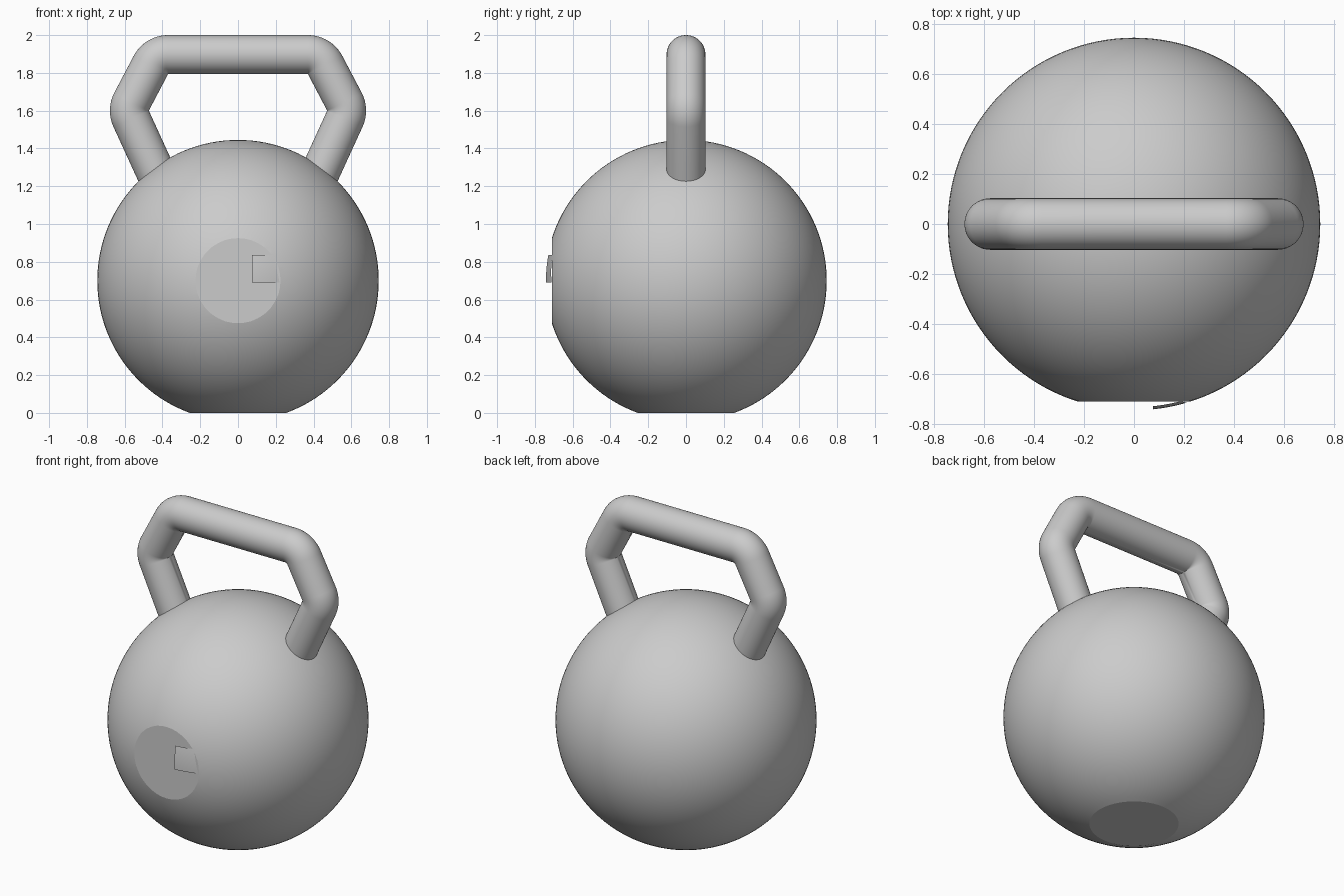
import bpy, bmesh
from math import sin, cos, pi, radians
from mathutils import Vector

if "Cube" in bpy.data.objects:
    bpy.data.objects.remove(bpy.data.objects["Cube"])

R, CENTRE = 0.745, Vector((0, 0, 0.70))   # ball radius and centre
TUBE = 0.103                              # handle tube radius


def finish(bm, name, angle):
    """Turn a bmesh into a smooth-shaded object that keeps its edges."""
    bmesh.ops.recalc_face_normals(bm, faces=bm.faces[:])
    mesh = bpy.data.meshes.new(name)
    bm.to_mesh(mesh)
    bm.free()
    ob = bpy.data.objects.new(name, mesh)
    bpy.context.collection.objects.link(ob)
    bpy.ops.object.select_all(action='DESELECT')
    ob.select_set(True)
    bpy.context.view_layer.objects.active = ob
    bpy.ops.object.shade_smooth_by_angle(angle=radians(angle))
    return ob


# Ball, with a flat foot and a flat round badge face on the front
bm = bmesh.new()
bmesh.ops.create_uvsphere(bm, u_segments=128, v_segments=64, radius=R)
bmesh.ops.translate(bm, verts=bm.verts[:], vec=CENTRE)
for co, outward in (((0, 0, 0), (0, 0, -1)), ((0, -0.71, 0), (0, -1, 0))):
    bmesh.ops.bisect_plane(bm, geom=bm.verts[:] + bm.edges[:] + bm.faces[:],
                           plane_co=co, plane_no=outward, clear_outer=True)
    rim = [e for e in bm.edges if e.is_boundary]
    bmesh.ops.edgeloop_fill(bm, edges=rim)
finish(bm, "ball", 12)

# Handle: rings swept round the sharp inner corners of each bend
side = []
for pivot, start, end in (((0.37, 1.794), 90, 27), ((0.472, 1.60), 27, -24.6)):
    for i in range(13):
        side.append((pivot[0], pivot[1], radians(start + (end - start) * i / 12)))
x, z, a = side[-1]
side.append((x + 0.45 * sin(a), z - 0.45 * cos(a), a))    # leg end, inside the ball
path = [(-x, z, pi - a) for x, z, a in reversed(side)] + side

bm = bmesh.new()
rings = []
for x, z, a in path:
    n = Vector((cos(a), 0, sin(a)))
    p = Vector((x, 0, z)) + n * TUBE
    rings.append([bm.verts.new(p + TUBE * (n * cos(t) + Vector((0, sin(t), 0))))
                  for t in (2 * pi * k / 48 for k in range(48))])
for r0, r1 in zip(rings, rings[1:]):
    for k in range(48):
        j = (k + 1) % 48
        bm.faces.new((r0[k], r0[j], r1[j], r1[k]))
bm.faces.new(rings[0])
bm.faces.new(rings[-1])
bmesh.ops.remove_doubles(bm, verts=bm.verts[:], dist=1e-5)
finish(bm, "handle", 35)

# Small raised patch beside the badge centre, following the ball's curve
bm = bmesh.new()
grid = []
for i in range(9):
    row = []
    for k in range(9):
        z = 0.69 + 0.145 * k / 8
        x = 0.075 + (0.145 - 0.03 * k / 8) * i / 8
        y = -(R * R - x * x - (z - CENTRE.z) ** 2) ** 0.5
        row.append(bm.verts.new((x, y, z)))
    grid.append(row)
for i in range(8):
    for k in range(8):
        bm.faces.new((grid[i][k], grid[i + 1][k], grid[i + 1][k + 1], grid[i][k + 1]))
finish(bm, "badge_patch", 30)
